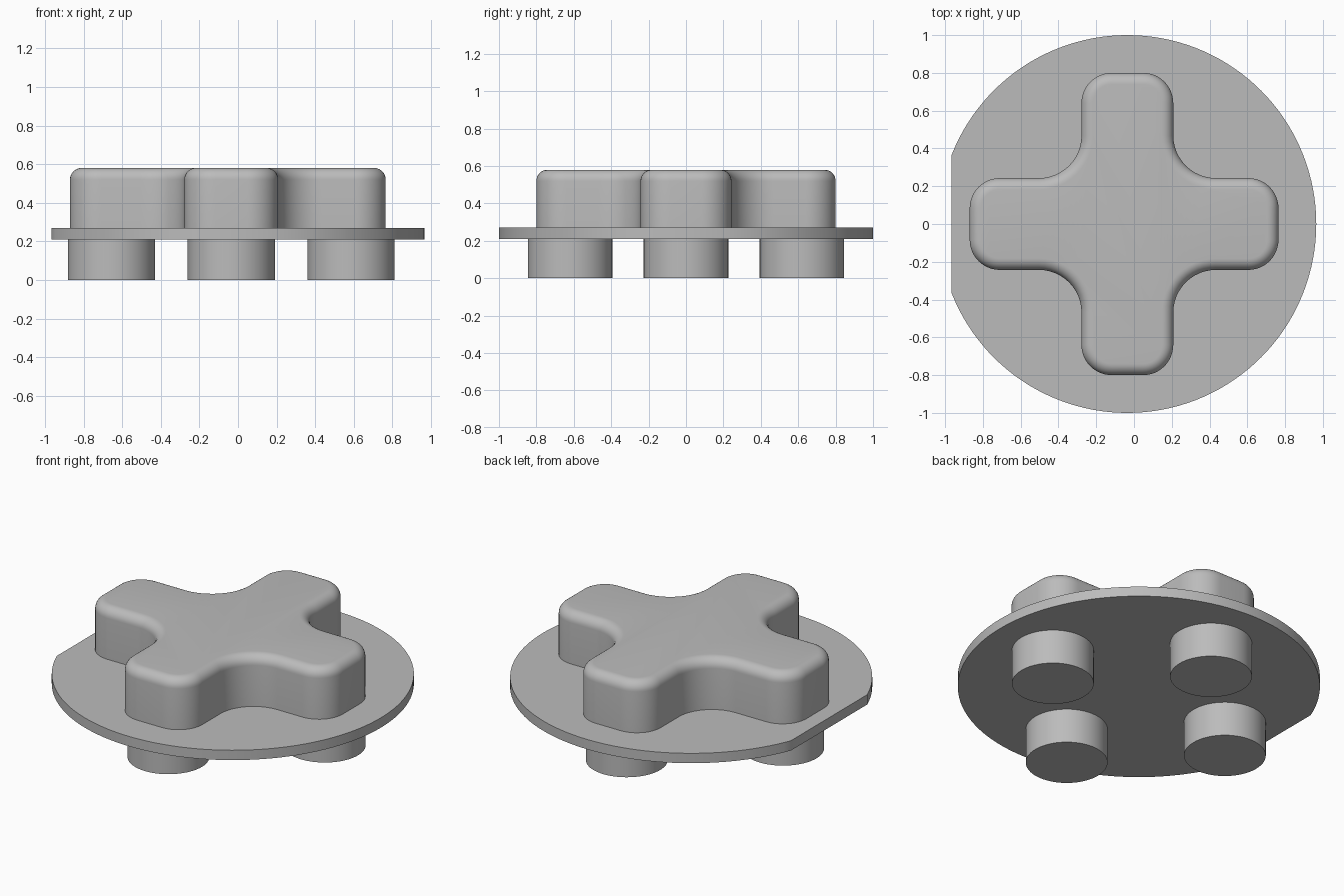
import bpy, bmesh, math
from mathutils import Vector

cube = bpy.data.objects.get("Cube")
if cube:
    bpy.data.objects.remove(cube, do_unlink=True)

grey = bpy.data.materials.new("plain grey")
grey.use_nodes = True
grey.diffuse_color = (0.5, 0.5, 0.5, 1)
grey.node_tree.nodes["Principled BSDF"].inputs["Base Color"].default_value = (0.5, 0.5, 0.5, 1)

CX = -0.035  # shared axis of the disc, cross and pegs


def rounded(corners, steps=12):
    """Round each (x, y, radius) corner of a right-angled outline."""
    points = []
    for i, (x, y, r) in enumerate(corners):
        p = Vector((x, y))
        a = (Vector(corners[i - 1][:2]) - p).normalized()
        b = (Vector(corners[(i + 1) % len(corners)][:2]) - p).normalized()
        centre = p + (a + b) * r
        for k in range(steps + 1):
            t = k / steps * math.pi / 2
            points.append(centre - b * r * math.cos(t) - a * r * math.sin(t))
    return points


def prism(name, outline, z0, z1, bevel=0):
    """Extrude an outline upward, optionally rounding the top rim."""
    bm = bmesh.new()
    base = bm.faces.new([bm.verts.new((x, y, z0)) for x, y in outline])
    top = bmesh.ops.extrude_face_region(bm, geom=[base], use_keep_orig=True)["geom"]
    bmesh.ops.translate(bm, verts=[v for v in top if isinstance(v, bmesh.types.BMVert)],
                        vec=(0, 0, z1 - z0))
    bmesh.ops.recalc_face_normals(bm, faces=bm.faces)
    if bevel:
        rim = [e for e in bm.edges if all(v.co.z > z1 - 0.001 for v in e.verts)]
        bmesh.ops.bevel(bm, geom=rim, offset=bevel, segments=8, profile=0.5,
                        affect='EDGES', clamp_overlap=False)
    mesh = bpy.data.meshes.new(name)
    bm.to_mesh(mesh)
    bm.free()
    mesh.materials.append(grey)
    obj = bpy.data.objects.new(name, mesh)
    bpy.context.collection.objects.link(obj)
    bpy.ops.object.select_all(action='DESELECT')
    obj.select_set(True)
    bpy.context.view_layer.objects.active = obj
    bpy.ops.object.shade_smooth_by_angle(angle=math.radians(30))
    return obj


def arc(cx, cy, r, start, end, n):
    return [(cx + r * math.cos(start + (end - start) * k / n),
             cy + r * math.sin(start + (end - start) * k / n)) for k in range(n + 1)]


# Base disc with one flat side
flat = math.pi - math.acos(0.93)
prism("base_disc", arc(CX, 0, 1, -flat, flat, 120), 0.21, 0.27)

# Raised cross with rounded tips and filleted inner corners
W, TIP, INNER = 0.243, 0.16, 0.225
L, R = CX - W, CX + W
LEFT, RIGHT, END = -0.87, 0.765, 0.8
cross = [(RIGHT, -W, TIP), (RIGHT, W, TIP), (R, W, INNER),
         (R, END, TIP), (L, END, TIP), (L, W, INNER),
         (LEFT, W, TIP), (LEFT, -W, TIP), (L, -W, INNER),
         (L, -END, TIP), (R, -END, TIP), (R, -W, INNER)]
prism("raised_cross", rounded(cross), 0.27, 0.58, bevel=0.06)

# Four pegs under the arms
for side, dx, dy in (("left", 1, 0), ("right", -1, 0), ("front", 0, -1), ("back", 0, 1)):
    circle = arc(CX + dx * 0.62, dy * 0.62, 0.226, 0, math.tau, 64)[:-1]
    prism(side + "_peg", circle, 0, 0.21)
